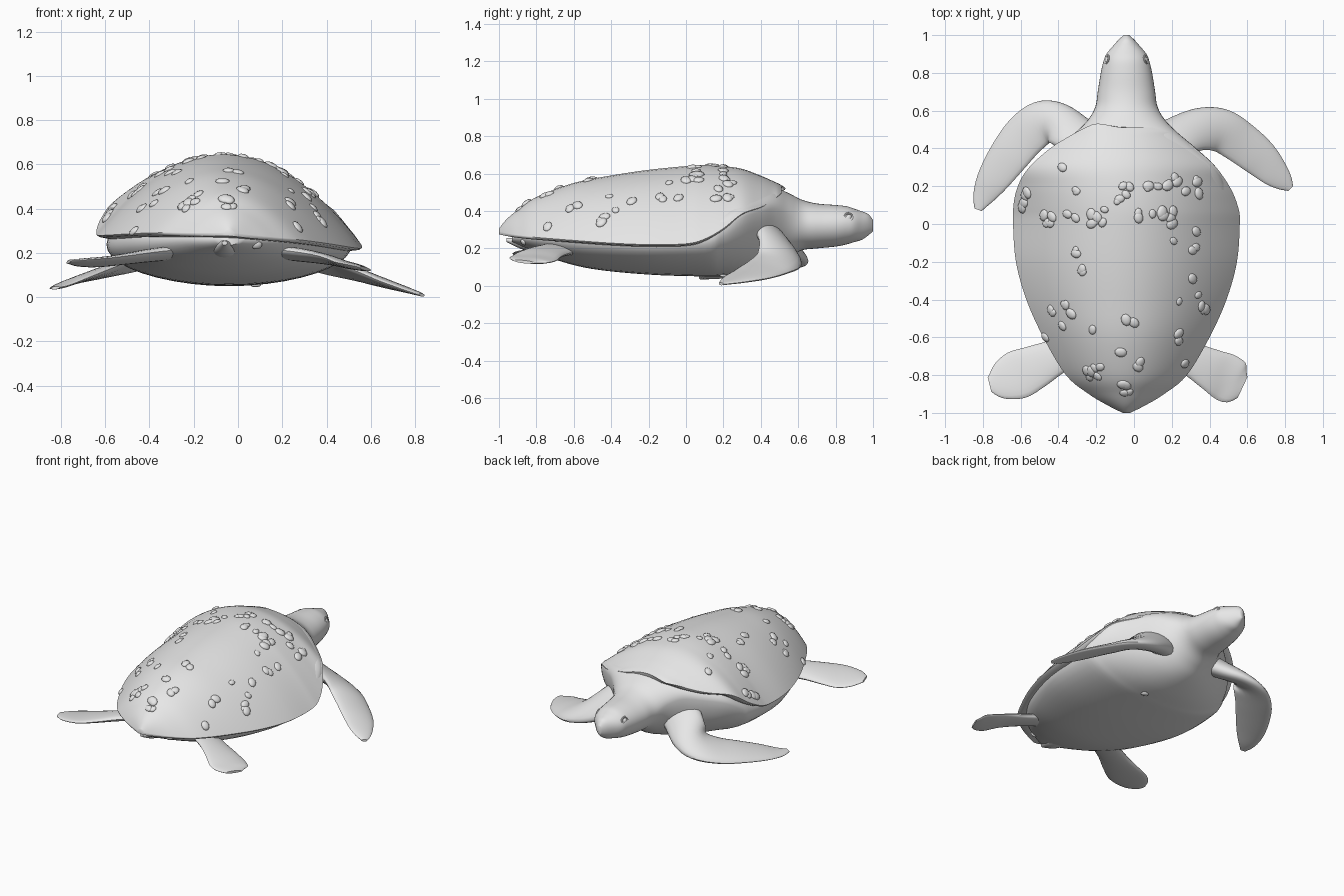
import bpy, bmesh, math, random
from mathutils import Vector, Matrix
from mathutils.bvhtree import BVHTree

random.seed(4)
cube = bpy.data.objects.get("Cube")
if cube:
    bpy.data.objects.remove(cube, do_unlink=True)

CX = -0.04      # spine line
ROLL = -0.05    # sideways lean of the carapace

grey = bpy.data.materials.new("plain_grey")
grey.use_nodes = True
grey.diffuse_color = (0.8, 0.8, 0.8, 1)
grey.node_tree.nodes["Principled BSDF"].inputs["Base Color"].default_value = (0.8, 0.8, 0.8, 1)


def finish(name, bm):
    bmesh.ops.recalc_face_normals(bm, faces=bm.faces[:])
    mesh = bpy.data.meshes.new(name)
    bm.to_mesh(mesh)
    bm.free()
    obj = bpy.data.objects.new(name, mesh)
    bpy.context.collection.objects.link(obj)
    mesh.materials.append(grey)
    bpy.ops.object.select_all(action="DESELECT")
    obj.select_set(True)
    bpy.context.view_layer.objects.active = obj
    bpy.ops.object.shade_smooth_by_angle(angle=math.radians(50))
    return obj


def refine(stations, steps=5):
    """Smooth curve through the stations."""
    pts = [Vector(s) for s in stations]
    out = []
    for i in range(len(pts) - 1):
        a, b = pts[max(i - 1, 0)], pts[i]
        c, d = pts[i + 1], pts[min(i + 2, len(pts) - 1)]
        for k in range(steps):
            t = k / steps
            out.append(b + (c - a) * (t / 2) + (a * 2 - b * 5 + c * 4 - d) * (t * t / 2)
                       + (b * 3 - a - c * 3 + d) * (t ** 3 / 2))
    return out + [pts[-1]]


def loft(name, rings):
    bm = bmesh.new()
    rows = [[bm.verts.new(p) for p in ring] for ring in rings]
    n = len(rows[0])
    for r, s in zip(rows, rows[1:]):
        for i in range(n):
            j = (i + 1) % n
            bm.faces.new((r[i], r[j], s[j], s[i]))
    bm.faces.new(rows[0])
    bm.faces.new(rows[-1])
    return finish(name, bm)


def flipper(name, stations, side, pitch_root, pitch_tip):
    """Flat paddle along a path: x, y, z, half chord, half thickness."""
    pts = refine(stations)
    rings = []
    for i, p in enumerate(pts):
        d = pts[min(i + 1, len(pts) - 1)] - pts[max(i - 1, 0)]
        tan = Vector((d[0], d[1], 0)).normalized()
        f = i / (len(pts) - 1)
        pitch = pitch_root + (pitch_tip - pitch_root) * f
        chord = Vector((-tan.y * side, tan.x * side, -pitch))
        ring = []
        for k in range(20):
            a = math.tau * k / 20
            ring.append(Vector(p[:3]) + chord * (p[3] * math.cos(a))
                        + Vector((0, 0, p[4] * math.sin(a))))
        rings.append(ring)
    return loft(name, rings)


# Carapace: y, half width, rim height, crown height
shell_rings = []
for y, w, rim, top in refine([
        (-1, .02, .29, .305), (-.96, .1, .285, .355), (-.9, .2, .28, .405),
        (-.8, .32, .275, .475), (-.6, .44, .265, .55), (-.4, .53, .255, .59),
        (-.2, .585, .25, .62), (0, .6, .255, .64), (.1, .593, .28, .645),
        (.2, .56, .335, .64), (.3, .495, .41, .625), (.4, .385, .44, .587),
        (.46, .29, .468, .56), (.49, .23, .49, .545), (.51, .16, .505, .532)]):
    ring = []
    cx = CX - .02 * min(1, max(0, (y - .05) / .2))
    for k in range(33):
        n = math.sin(math.pi * (k / 32 - .5))
        # the front edge reaches further forward on one side of the neck
        lobe = .02 * max(0, (y - .3) / .2) * math.exp(-((w * n + .13) / .08) ** 2)
        ring.append((cx + w * n, y + lobe, rim + (top - rim) * (1 - n * n) + ROLL * w * n))
    for n in (.985, .92, .6, 0, -.6, -.92, -.985):
        drop = .008 if abs(n) > .95 else .014
        ring.append((cx + w * n, y, rim - drop + ROLL * w * n))
    shell_rings.append(ring)
shell = loft("carapace", shell_rings)

# Belly, shoulders, neck and head: y, half width, underside, widest height, upper side
body_rings = []
for y, w, low, mid, top in refine([
        (-.93, .05, .235, .26, .285), (-.85, .18, .2, .26, .32), (-.7, .33, .14, .255, .36),
        (-.5, .45, .09, .245, .4), (-.2, .545, .06, .235, .42), (.1, .55, .05, .25, .46),
        (.2, .53, .052, .3, .48), (.3, .475, .06, .365, .505), (.4, .37, .08, .395, .52),
        (.48, .275, .108, .41, .523), (.55, .205, .15, .38, .495),
        (.62, .165, .19, .335, .46), (.7, .152, .2, .325, .44),
        (.8, .136, .21, .325, .432), (.86, .122, .222, .33, .425),
        (.9, .106, .234, .33, .412), (.94, .073, .246, .33, .398),
        (.975, .042, .27, .33, .383), (1, .014, .292, .325, .352)]):
    ring = []
    for k in range(40):
        a = math.tau * k / 40
        s = math.sin(a)
        ring.append((CX + w * math.cos(a), y, mid + s * (top - mid if s > 0 else mid - low)))
    body_rings.append(ring)
loft("body_and_head", body_rings)

# Flippers
flipper("front_flipper_left", [
    (.08, .38, .32, .11, .09), (.22, .455, .26, .11, .075), (.35, .502, .19, .112, .055),
    (.46, .495, .14, .115, .038), (.56, .435, .1, .11, .028), (.66, .355, .066, .1, .022),
    (.74, .275, .04, .078, .016), (.795, .222, .022, .05, .011), (.83, .188, .01, .018, .007)],
    1, .55, .1)
flipper("front_flipper_right", [
    (-.16, .37, .33, .11, .09), (-.29, .455, .27, .11, .075), (-.4, .53, .21, .11, .055),
    (-.49, .535, .16, .115, .038), (-.58, .465, .125, .115, .028), (-.67, .35, .097, .105, .022),
    (-.75, .23, .07, .085, .016), (-.8, .14, .05, .055, .011), (-.825, .075, .042, .02, .007)],
    -1, .55, .1)
flipper("hind_flipper_left", [
    (.1, -.6, .21, .09, .03), (.29, -.705, .19, .09, .028), (.4, -.765, .172, .108, .023),
    (.48, -.808, .15, .125, .018), (.535, -.845, .137, .115, .014), (.575, -.865, .128, .06, .008)],
    1, .2, .1)
flipper("hind_flipper_right", [
    (-.18, -.58, .21, .09, .03), (-.39, -.69, .19, .092, .028), (-.52, -.755, .172, .115, .023),
    (-.62, -.8, .16, .128, .018), (-.71, -.835, .158, .095, .014), (-.765, -.85, .16, .04, .008)],
    -1, .2, .1)

# Tail
flipper("tail", [(CX - .02, -.72, .22, .09, .05), (CX - .02, -.86, .225, .055, .035),
                 (CX - .02, -.96, .245, .012, .01)], 1, 0, 0)


def pebble(bm, place, normal, size, flat):
    m = (Matrix.Translation(place) @ Vector(normal).to_track_quat("Z", "Y").to_matrix().to_4x4()
         @ Matrix.Rotation(random.random() * math.pi, 4, "Z")
         @ Matrix.Diagonal((size, size * .8, size * flat, 1)))
    bmesh.ops.create_icosphere(bm, subdivisions=2, radius=1, matrix=m)


# Eyes with a raised lid ring
for side, label in ((1, "left"), (-1, "right")):
    bm = bmesh.new()
    centre = Vector((CX + side * .103, .87, .367))
    facing = Vector((side, .3, .35))
    pebble(bm, centre, facing, .018, .5)
    finish("eye_" + label, bm)
    bpy.ops.mesh.primitive_torus_add(
        major_radius=.022, minor_radius=.006, major_segments=20, minor_segments=8,
        location=centre, rotation=facing.to_track_quat("Z", "Y").to_euler())
    lid = bpy.context.object
    lid.name = "eyelid_" + label
    lid.data.materials.append(grey)
    bpy.ops.object.shade_smooth_by_angle()

# Barnacles in clusters: x, y, count, spread
bm = bmesh.new()
tree = BVHTree.FromObject(shell, bpy.context.evaluated_depsgraph_get())
for x, y, count, spread in (
        (-.46, .02, 5, .03), (-.59, .13, 4, .05), (-.38, .3, 1, 0), (-.31, .18, 2, .01),
        (-.34, .05, 2, .03), (-.18, .03, 6, .05), (-.07, .17, 5, .05), (.06, .06, 3, .04),
        (.1, .2, 4, .03), (.2, .23, 4, .03), (.17, .03, 6, .04), (.31, .2, 4, .04),
        (.33, -.04, 1, 0), (.32, -.13, 2, .01), (.21, -.09, 1, 0), (-.32, -.14, 2, .02),
        (-.29, -.24, 3, .02), (-.35, -.45, 3, .03), (-.44, -.45, 2, .02), (-.38, -.54, 1, 0),
        (-.22, -.56, 1, 0), (-.03, -.53, 3, .03), (.31, -.29, 1, 0), (.35, -.42, 4, .05),
        (.24, -.41, 1, 0), (.21, -.6, 2, .03), (-.07, -.68, 1, 0), (-.22, -.79, 6, .04),
        (.04, -.76, 2, .03), (-.03, -.88, 4, .03), (.27, -.74, 1, 0), (-.47, -.6, 1, 0)):
    for _ in range(count):
        px, py = x + random.uniform(-1, 1) * spread, y + random.uniform(-1, 1) * spread
        hit, normal, _i, _d = tree.ray_cast(Vector((px, py, 2)), Vector((0, 0, -1)))
        if hit:
            pebble(bm, hit, normal, random.uniform(.022, .036), .4)
# Two more on the underside
pebble(bm, (.08, .2, .055), (0, 0, -1), .025, .4)
pebble(bm, (.085, -.87, .235), (.2, -.9, -.4), .025, .5)
finish("barnacles", bm)
